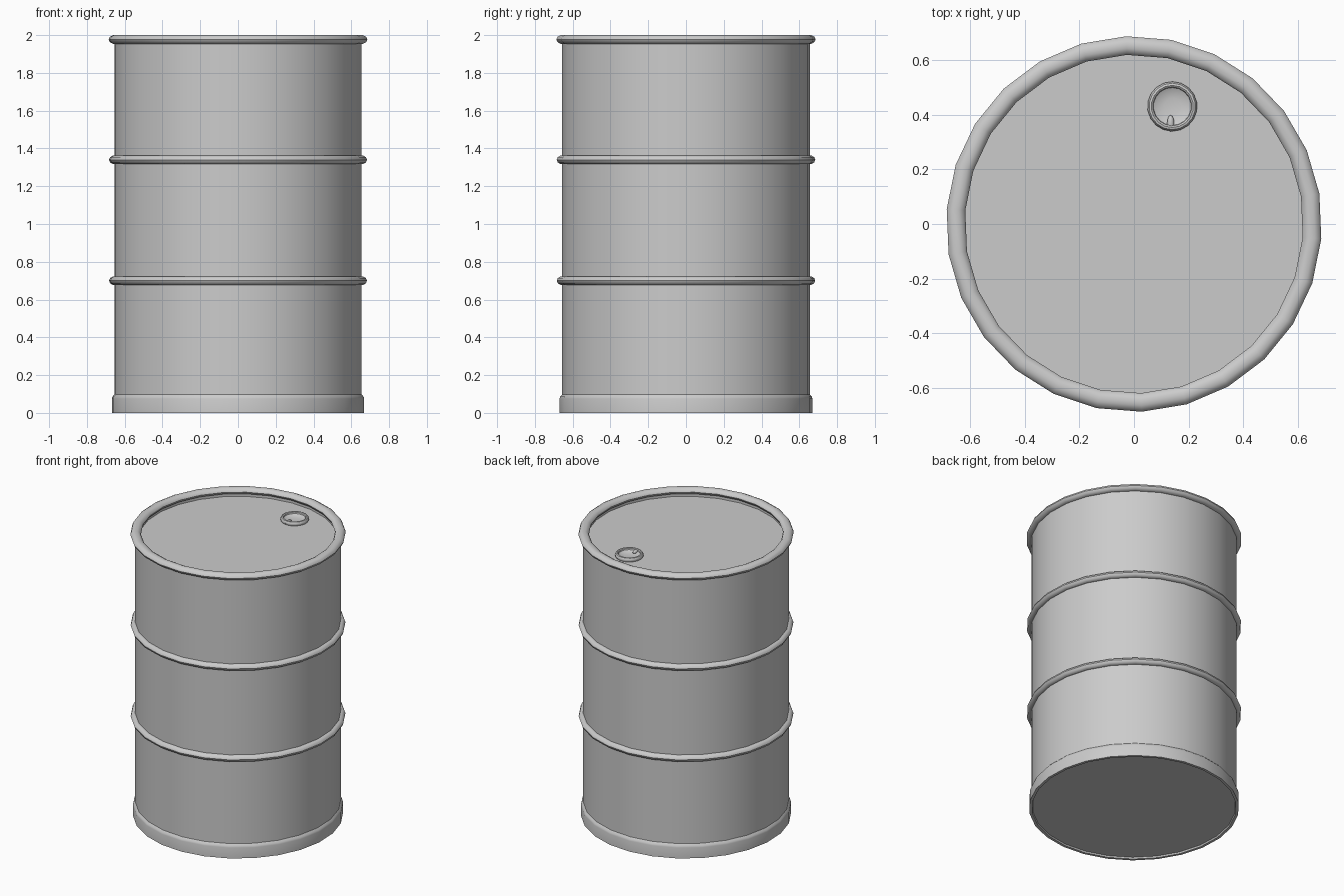
import bpy, bmesh, math

if "Cube" in bpy.data.objects:
    bpy.data.objects.remove(bpy.data.objects["Cube"])

SIDES = 26
PHASE = math.radians(9.3)


def lathe(name, profile, sides=SIDES, phase=PHASE, center=(0, 0), closed=False):
    """Revolve (radius, z) points around a vertical axis; a radius of 0 makes a pole."""
    bm = bmesh.new()
    rings = []
    for r, z in profile:
        if r == 0:
            rings.append([bm.verts.new((center[0], center[1], z))] * sides)
        else:
            rings.append([bm.verts.new((center[0] + r * math.cos(phase + i * math.tau / sides),
                                        center[1] + r * math.sin(phase + i * math.tau / sides), z))
                          for i in range(sides)])
    pairs = list(zip(rings, rings[1:]))
    if closed:
        pairs.append((rings[-1], rings[0]))
    for a, b in pairs:
        for i in range(sides):
            j = (i + 1) % sides
            bm.faces.new(list(dict.fromkeys((a[i], a[j], b[j], b[i]))))
    bmesh.ops.recalc_face_normals(bm, faces=bm.faces)
    return finish(name, bm)


def finish(name, bm):
    mesh = bpy.data.meshes.new(name)
    bm.to_mesh(mesh)
    bm.free()
    obj = bpy.data.objects.new(name, mesh)
    bpy.context.collection.objects.link(obj)
    bpy.ops.object.select_all(action='DESELECT')
    obj.select_set(True)
    bpy.context.view_layer.objects.active = obj
    bpy.ops.object.shade_smooth_by_angle(angle=math.radians(40))
    return obj


def oval(radius, z, half_width, half_height, n=10):
    return [(radius + half_width * math.cos(k * math.tau / n),
             z + half_height * math.sin(k * math.tau / n)) for k in range(n)]


# Shell with base skirt, shallow underside recess and sunken lid
lathe("drum_body", [(0, 0.01), (0.648, 0.01), (0.652, 0), (0.67, 0), (0.67, 0.075),
                    (0.667, 0.086), (0.656, 0.098), (0.656, 1.97), (0.635, 1.97),
                    (0.635, 1.94), (0, 1.94)])

# Rolled top rim and two hoops
lathe("top_rim", oval(0.653, 1.977, 0.034, 0.0242), closed=True)
for name, z in (("lower_hoop", 0.70), ("upper_hoop", 1.34)):
    lathe(name, oval(0.656, z, 0.029, 0.0235), closed=True)

# Filler cap: rounded collar around a shallow dish
CAP = (0.14, 0.43)
lathe("filler_cap", [(0.083, 1.935), (0.091, 1.947), (0.091, 1.957), (0.085, 1.966),
                     (0.077, 1.968), (0.071, 1.964), (0.069, 1.955), (0.055, 1.948),
                     (0.03, 1.944), (0, 1.943)], sides=18, center=CAP)

# Small tab inside the cap
bm = bmesh.new()
bmesh.ops.create_uvsphere(bm, u_segments=12, v_segments=8, radius=1)
bmesh.ops.scale(bm, vec=(0.013, 0.03, 0.012), verts=bm.verts)
bmesh.ops.translate(bm, vec=(CAP[0] - 0.006, CAP[1] - 0.062, 1.953), verts=bm.verts)
finish("cap_tab", bm)
